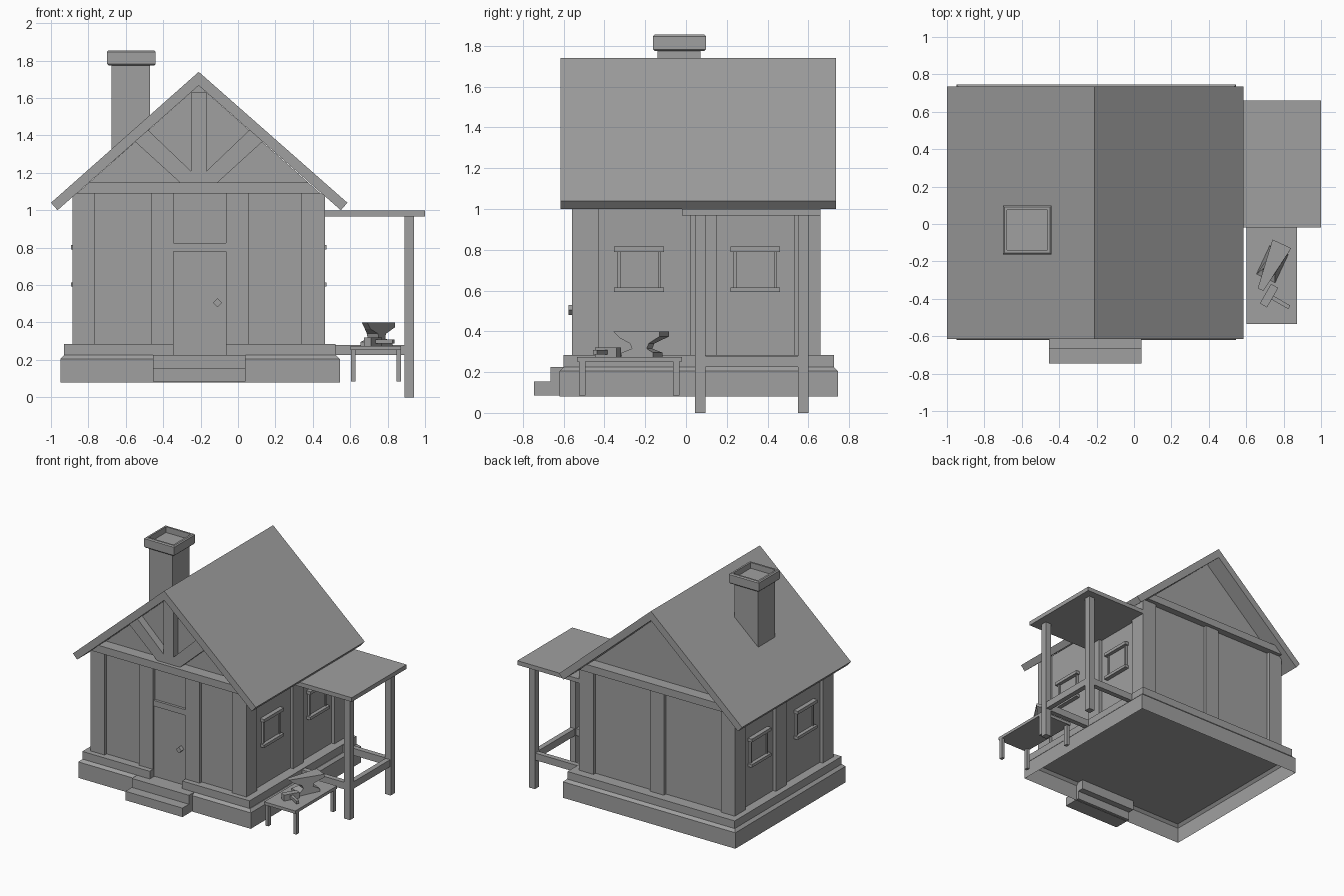
import bpy, bmesh, math
from mathutils import Matrix, Vector

if "Cube" in bpy.data.objects:
    bpy.data.objects.remove(bpy.data.objects["Cube"])

GREY = (0.35, 0.35, 0.35, 1)
mat = bpy.data.materials.new("stone grey")
mat.use_nodes = True
mat.diffuse_color = GREY
mat.node_tree.nodes["Principled BSDF"].inputs["Base Color"].default_value = GREY

MID = -0.21          # ridge line in x
SLOPE = 0.886        # roof rise per unit of run
UNDER = 1.667        # underside of the ridge


def finish(name, bm):
    bmesh.ops.recalc_face_normals(bm, faces=bm.faces)
    mesh = bpy.data.meshes.new(name)
    bm.to_mesh(mesh)
    bm.free()
    mesh.materials.append(mat)
    obj = bpy.data.objects.new(name, mesh)
    bpy.context.collection.objects.link(obj)
    return obj


def box(name, x, y, z, chamfer=0):
    """Box from three (low, high) ranges."""
    bm = bmesh.new()
    bmesh.ops.create_cube(bm, size=1)
    for v in bm.verts:
        v.co = [r[0] if c < 0 else r[1] for c, r in zip(v.co, (x, y, z))]
    if chamfer:
        edges = [e for e in bm.edges if all(v.co.z > z[1] - 1e-4 for v in e.verts)]
        bmesh.ops.bevel(bm, geom=edges, offset=chamfer, segments=1, affect='EDGES')
    return finish(name, bm)


def prism(name, points, y0, y1):
    """Profile of (x, z) points extruded along y."""
    bm = bmesh.new()
    face = bm.faces.new([bm.verts.new((px, y0, pz)) for px, pz in points])
    ext = bmesh.ops.extrude_face_region(bm, geom=[face])
    for v in ext["geom"]:
        if isinstance(v, bmesh.types.BMVert):
            v.co.y = y1
    return finish(name, bm)


def half_width(z):
    return (UNDER - z) / SLOPE


def gable(name, z0, z1, y0, y1):
    """Slice of the triangle below the roof."""
    a, b = half_width(z0), half_width(z1)
    pts = [(MID - a, z0), (MID + a, z0), (MID + b, z1)]
    if b > 0.001:
        pts.append((MID - b, z1))
    prism(name, pts, y0, y1)


# Foundation: chamfered shell, open underneath
base = box("foundation", (-0.95, 0.545), (-0.62, 0.745), (0.08, 0.225), 0.02)
bm = bmesh.new()
bm.from_mesh(base.data)
bm.faces.ensure_lookup_table()
bmesh.ops.delete(bm, geom=[f for f in bm.faces if f.normal.z < -0.9], context='FACES_ONLY')
bm.to_mesh(base.data)
bm.free()

# Sill beams, leaving a gap for the door
SILL = (0.225, 0.285)
box("front_sill_right", (-0.93, -0.345), (-0.6, -0.5), SILL)
box("front_sill_left", (-0.065, 0.52), (-0.6, -0.5), SILL)
box("back_sill", (-0.93, 0.52), (0.6, 0.725), SILL)
box("right_sill", (-0.93, -0.83), (-0.6, 0.725), SILL)
box("left_sill", (0.42, 0.52), (-0.6, 0.725), SILL)

# Front steps
box("lower_step", (-0.455, 0.04), (-0.745, -0.6), (0.085, 0.155))
box("upper_step", (-0.455, 0.04), (-0.665, -0.55), (0.15, 0.225))

# Walls and timber posts
box("walls", (-0.86, 0.44), (-0.535, 0.635), (0.226, 1.09))
for i, (a, b) in enumerate([(-0.885, -0.765), (-0.465, -0.345), (-0.065, 0.06), (0.34, 0.465)]):
    box(f"front_post_{i}", (a, b), (-0.56, -0.43), (0.226, 1.09))
for i, (a, b) in enumerate([(-0.885, -0.765), (-0.27, -0.15), (0.34, 0.465)]):
    box(f"back_post_{i}", (a, b), (0.53, 0.66), (0.226, 1.09))
for side, x in (("right", (-0.885, -0.8)), ("left", (0.38, 0.465))):
    box(f"{side}_middle_post", x, (0.02, 0.15), (0.226, 1.07))

# Door, lintel and knob
box("door", (-0.345, -0.065), (-0.545, -0.5), (0.226, 0.78))
box("door_lintel", (-0.345, -0.065), (-0.555, -0.5), (0.78, 0.825))
bm = bmesh.new()
bmesh.ops.create_cone(bm, segments=4, radius1=0.024, radius2=0.024, depth=0.035, cap_ends=True,
                      matrix=Matrix.Translation((-0.11, -0.56, 0.505)) @ Matrix.Rotation(math.pi / 2, 4, 'X'))
finish("door_knob", bm)

# Windows on both long sides
for side, wall, d in (("right", -0.86, -1), ("left", 0.44, 1)):
    for n, y in (("front", -0.23), ("back", 0.34)):
        def plate(part, depth, half, z):
            box(f"{side}_{n}_window_{part}", sorted((wall - 0.02 * d, wall + depth * d)),
                (y - half, y + half), z)
        plate("pane", 0.006, 0.105, (0.6, 0.81))
        plate("sill", 0.034, 0.122, (0.592, 0.615))
        plate("head", 0.034, 0.122, (0.79, 0.815))
        for s in (-1, 1):
            box(f"{side}_{n}_window_jamb", sorted((wall, wall + 0.016 * d)),
                sorted((y + s * 0.092, y + s * 0.107)), (0.61, 0.8))

# Gables, tie beams and front truss
gable("gable_wall", 1.09, UNDER, -0.5, 0.6)
gable("front_tie_beam", 1.09, 1.148, -0.59, -0.45)
gable("back_tie_beam", 1.09, 1.148, 0.55, 0.69)
box("king_post", (MID - 0.042, MID + 0.042), (-0.56, -0.48), (1.14, 1.63))
for s in (-1, 1):
    pts = [(0.01, 1.148), (0.1, 1.148), (0.342, 1.368), (0.272, 1.43), (0.042, 1.21), (0.01, 1.18)]
    prism("truss_brace", [(MID + s * u, z) for u, z in pts], -0.56, -0.48)

# Roof: bent slab
prism("roof", [(MID, 1.74), (-1.0, 1.04), (-0.965, 1.0), (MID, UNDER), (0.55, 1.0), (0.585, 1.04)],
      -0.615, 0.735)

# Chimney with a hollow cap
box("chimney_shaft", (-0.675, -0.47), (-0.14, 0.07), (1.1, 1.79))
bm = bmesh.new()
bmesh.ops.create_cube(bm, size=1, matrix=Matrix.Translation((-0.57, -0.032, 1.815))
                      @ Matrix.Diagonal((0.26, 0.26, 0.08, 1)))
rim = [e for e in bm.edges if abs(e.verts[0].co.z - e.verts[1].co.z) < 1e-4]
bmesh.ops.bevel(bm, geom=rim, offset=0.008, segments=1, affect='EDGES')
top = max(bm.faces, key=lambda f: f.calc_center_median().z)
bmesh.ops.inset_region(bm, faces=[top], thickness=0.02)
for f in bmesh.ops.extrude_face_region(bm, geom=[top])["geom"]:
    if isinstance(f, bmesh.types.BMVert):
        f.co.z -= 0.045
bmesh.ops.delete(bm, geom=[top], context='FACES_ONLY') if top.is_valid else None
finish("chimney_cap", bm)

# Side canopy
box("canopy_roof", (0.44, 1.0), (-0.02, 0.66), (0.967, 1.0))
for n, y in (("front", 0.07), ("back", 0.575)):
    box(f"canopy_{n}_post", (0.89, 0.94), (y - 0.026, y + 0.026), (0, 0.97))
    box(f"canopy_{n}_rail", (0.5, 0.9), (y - 0.02, y + 0.02), (0.225, 0.28))
box("canopy_side_rail", (0.895, 0.935), (0.08, 0.57), (0.225, 0.28))

# Work table
box("table_top", (0.602, 0.872), (-0.535, -0.02), (0.252, 0.275))
for x in (0.617, 0.86):
    for y in (-0.508, -0.047):
        box("table_leg", (x - 0.012, x + 0.012), (y - 0.016, y + 0.016), (0.085, 0.255))

# Anvil: extruded profile with a pinched horn and waist
anvil = prism("anvil", [(-0.15, 0.125), (0.12, 0.125), (0.12, 0.1), (0.05, 0.065), (0.04, 0.04),
                        (0.085, 0.02), (0.085, 0), (-0.085, 0), (-0.085, 0.02), (-0.04, 0.04),
                        (-0.05, 0.065), (-0.11, 0.09)], -0.055, 0.055)
for v in anvil.data.vertices:
    if v.co.x < -0.1:
        v.co.y *= 0.3
    elif 0.03 < v.co.z < 0.08:
        v.co.y *= 0.6
anvil.matrix_world = Matrix.Translation((0.74, -0.215, 0.275)) @ Matrix.Rotation(math.radians(65), 4, 'Z')

# Hammer lying beside it
turn = Matrix.Translation((0.722, -0.383, 0.275)) @ Matrix.Rotation(math.radians(-30), 4, 'Z')
for part in (box("hammer_head", (-0.022, 0.022), (-0.06, 0.06), (0, 0.046)),
             box("hammer_handle", (0.02, 0.125), (-0.011, 0.011), (0.012, 0.034))):
    part.matrix_world = turn
